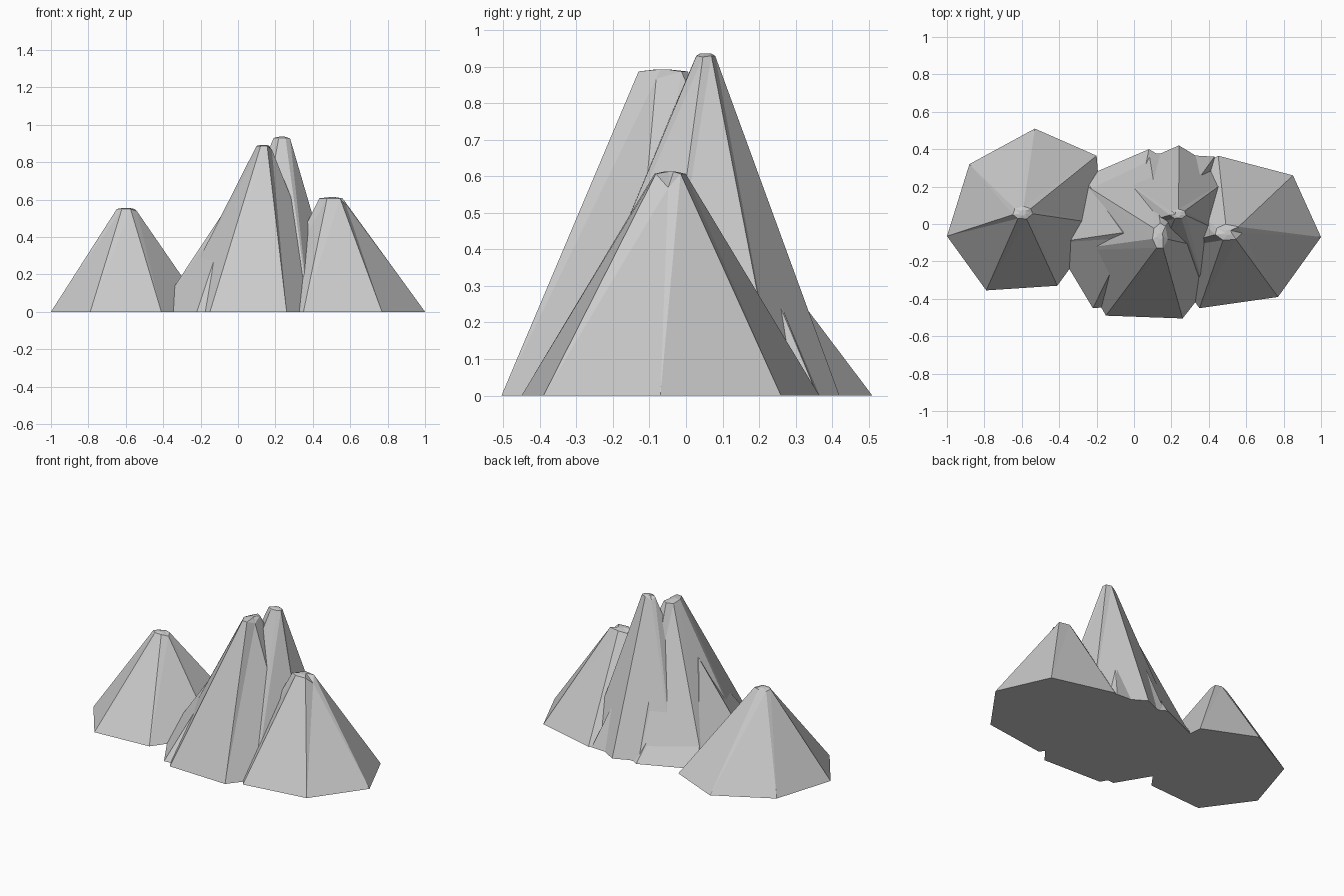
import bpy, bmesh, math, random
from mathutils import Vector

if "Cube" in bpy.data.objects:
    bpy.data.objects.remove(bpy.data.objects["Cube"])

random.seed(4)


def peak(name, base, top, radii, height):
    """Seven-sided rock cone with a small broken, notched summit."""
    bm = bmesh.new()
    n = len(base)
    cx = sum(p[0] for p in base) / n
    cy = sum(p[1] for p in base) / n
    foot = [bm.verts.new((x, y, 0)) for x, y in base]
    rim, core = [], []
    for i, (x, y) in enumerate(base):
        a = math.atan2(y - cy, x - cx)
        c, s = math.cos(a), math.sin(a)
        # back corners are slightly notched
        drop = random.uniform(0.0, 0.05) if i % 3 == 2 else 0.0
        rim.append(bm.verts.new((top[0] + radii[0] * c, top[1] + radii[1] * s, height - drop)))
        core.append(bm.verts.new((top[0] + 0.016 * c, top[1] + 0.016 * s, height + 0.006)))
    for i in range(n):
        j = (i + 1) % n
        # split slopes into triangles so every facet is flat
        bm.faces.new((foot[i], foot[j], rim[j]))
        bm.faces.new((foot[i], rim[j], rim[i]))
        bm.faces.new((rim[i], rim[j], core[j]))
        bm.faces.new((rim[i], core[j], core[i]))
    bm.faces.new(core)
    bm.faces.new(list(reversed(foot)))
    bmesh.ops.recalc_face_normals(bm, faces=bm.faces)
    me = bpy.data.meshes.new(name)
    bm.to_mesh(me)
    bm.free()
    ob = bpy.data.objects.new(name, me)
    bpy.context.collection.objects.link(ob)
    return ob


# Separate mountain on the left
peak("left_mountain",
     [(-0.79, -0.355), (-0.41, -0.33), (-0.17, 0.0), (-0.20, 0.365),
      (-0.53, 0.51), (-0.88, 0.32), (-1.0, -0.065)],
     (-0.595, 0.06), (0.055, 0.035), 0.55)

# Tall front summit of the central massif
peak("main_front_peak",
     [(-0.15, -0.49), (0.26, -0.505), (0.53, -0.16), (0.43, 0.36),
      (0.08, 0.38), (-0.28, 0.22), (-0.35, -0.14)],
     (0.14, -0.065), (0.042, 0.07), 0.887)

# Highest summit, behind
peak("main_back_peak",
     [(0.05, -0.37), (0.38, -0.36), (0.55, -0.08), (0.52, 0.25),
      (0.24, 0.42), (-0.10, 0.27), (-0.20, -0.07)],
     (0.235, 0.053), (0.045, 0.027), 0.93)

# Lower western shoulder of the massif
peak("west_shoulder",
     [(-0.22, -0.45), (0.17, -0.42), (0.42, -0.12), (0.35, 0.24),
      (0.08, 0.40), (-0.27, 0.25), (-0.43, -0.10)],
     (-0.01, -0.04), (0.05, 0.04), 0.56)

# Mountain on the right
peak("right_mountain",
     [(0.35, -0.45), (0.77, -0.39), (1.0, -0.07), (0.85, 0.26),
      (0.45, 0.365), (0.16, 0.20), (0.13, -0.14)],
     (0.505, -0.045), (0.073, 0.045), 0.607)
